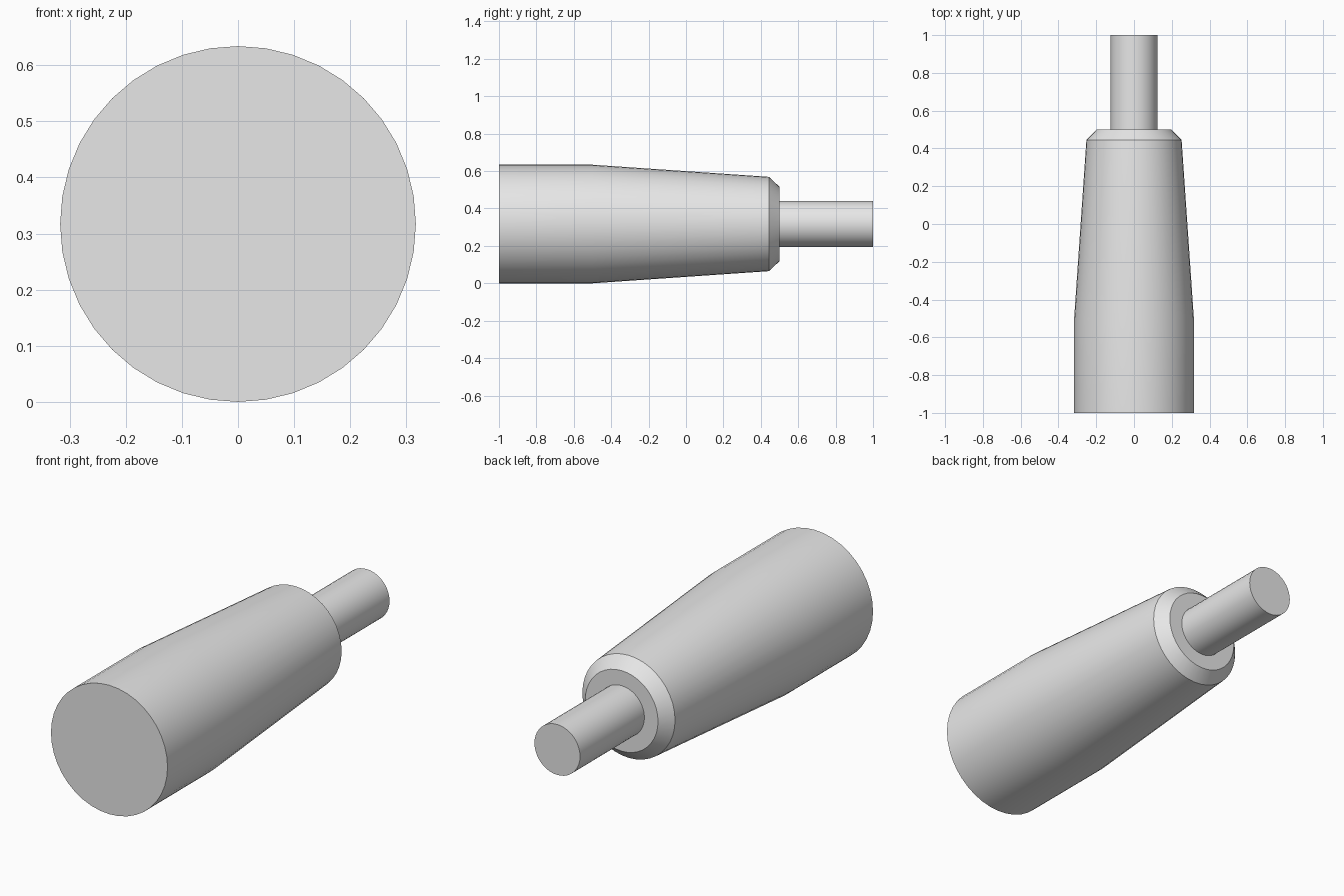
import bpy, bmesh
from math import cos, sin, tau, radians

default = bpy.data.objects.get("Cube")
if default:
    bpy.data.objects.remove(default, do_unlink=True)

SIDES = 40
AXIS_Z = 0.317

grey = bpy.data.materials.new("plain grey")
grey.use_nodes = True
colour = (0.8, 0.8, 0.8, 1)
grey.diffuse_color = colour
grey.node_tree.nodes["Principled BSDF"].inputs["Base Color"].default_value = colour


def turned(name, profile):
    """Closed solid turned about the y axis from (y, radius) points."""
    bm = bmesh.new()
    rings = []
    for y, r in profile:
        rings.append([bm.verts.new((r * cos(tau * i / SIDES), y,
                                    AXIS_Z + r * sin(tau * i / SIDES)))
                      for i in range(SIDES)])
    for a, b in zip(rings, rings[1:]):
        for i in range(SIDES):
            j = (i + 1) % SIDES
            bm.faces.new((a[i], a[j], b[j], b[i]))
    bm.faces.new(rings[0])
    bm.faces.new(rings[-1])
    bmesh.ops.recalc_face_normals(bm, faces=bm.faces)
    mesh = bpy.data.meshes.new(name)
    bm.to_mesh(mesh)
    bm.free()
    mesh.materials.append(grey)
    obj = bpy.data.objects.new(name, mesh)
    bpy.context.collection.objects.link(obj)
    bpy.ops.object.select_all(action="DESELECT")
    obj.select_set(True)
    bpy.context.view_layer.objects.active = obj
    bpy.ops.object.shade_smooth_by_angle(angle=radians(30))
    return obj


# Straight butt, long taper and chamfered shoulder
turned("handle_body", [(-1, AXIS_Z), (-0.5, AXIS_Z), (0.445, 0.252), (0.5, 0.198)])

# Narrow pin at the back, seated in the shoulder
turned("shaft", [(0.47, 0.124), (1, 0.124)])
